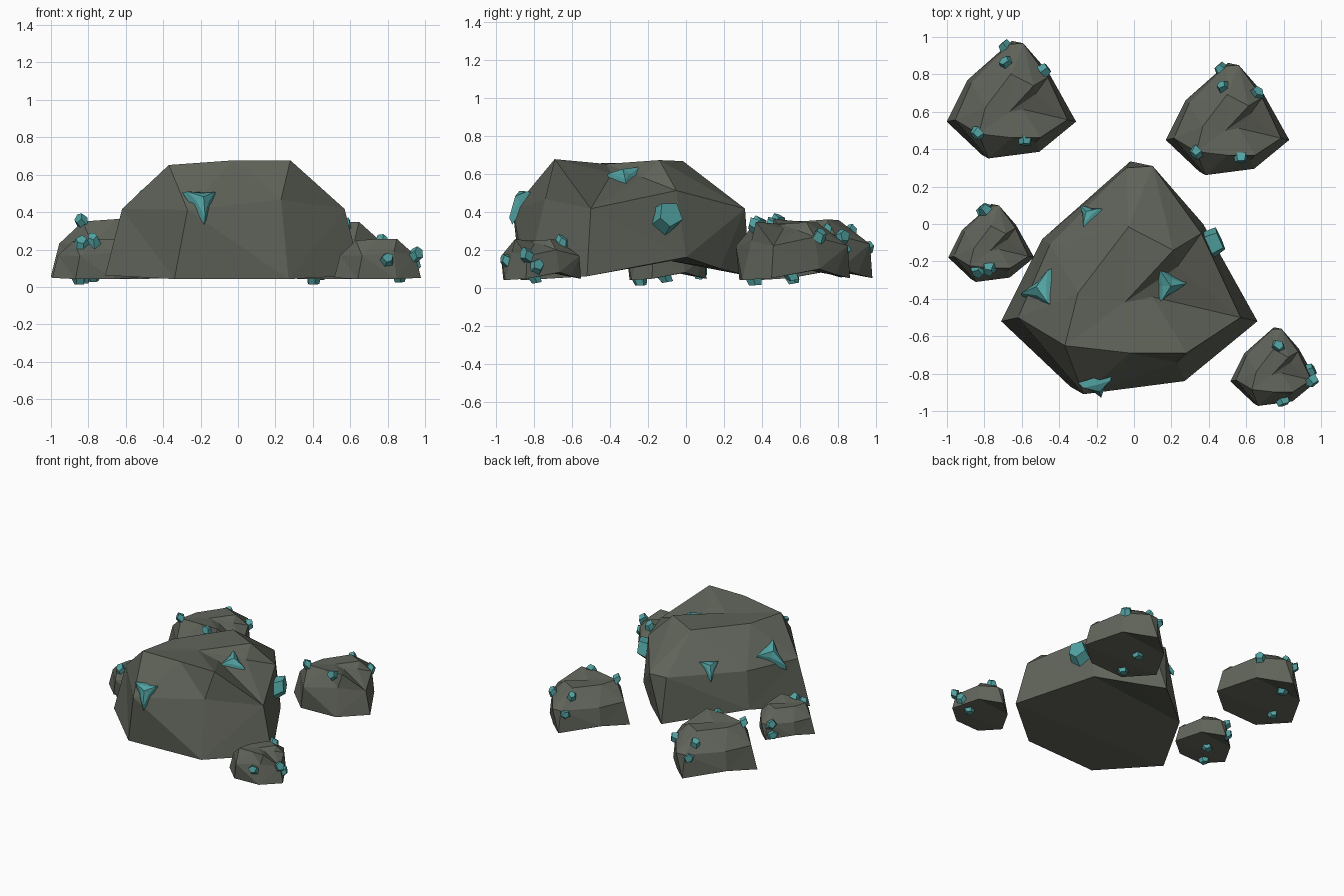
import bpy, bmesh, math, random
from mathutils import Vector
from mathutils.bvhtree import BVHTree

if "Cube" in bpy.data.objects:
    bpy.data.objects.remove(bpy.data.objects["Cube"])

random.seed(4)


def material(name, color):
    m = bpy.data.materials.new(name)
    m.diffuse_color = (*color, 1)
    m.use_nodes = True
    m.node_tree.nodes["Principled BSDF"].inputs["Base Color"].default_value = m.diffuse_color
    return m


stone = material("dark_stone", (0.115, 0.125, 0.10))
teal = material("teal_crystal", (0.085, 0.36, 0.36))

# Boulder cross-sections: ground ring, shoulder ring, crown points
ground = [(-.71, -.52, .06), (-.34, -.87, .04), (.27, -.84, .04), (.66, -.52, .06),
          (.37, 0, .16), (.18, .18, .10), (-.02, .335, .06), (-.49, -.08, .14)]
shoulder = [(-.62, -.50, .415), (-.27, -.91, .41), (.23, -.74, .465), (.57, -.50, .415),
            (.36, -.05, .51), (.10, .31, .415), (-.04, .30, .415), (-.45, -.11, .42)]
crown = [(-.37, -.65, .65), (-.02, -.69, .675), (.28, -.69, .675), (.21, -.14, .67),
         (-.03, -.016, .665), (-.30, -.37, .655), (-.05, -.42, .65), (.23, -.23, .58),
         (.10, -.39, .60)]
# Facets joining shoulder (0-7) and crown (8-16), with a notch on the right
facets = ["0 1 8", "1 2 9 8", "2 10 9", "2 3 10", "10 16 14", "10 3 16", "3 15 16",
          "15 14 16", "3 4 15", "15 4 11", "15 11 14", "4 5 11", "5 12 11", "5 6 12",
          "6 7 12", "7 13 12", "7 0 13", "0 8 13", "8 9 14 13", "9 10 14", "13 14 11 12"]
# Arched underside, folded across the middle
underside = ["0 3 2 1", "0 7 4 3", "4 7 6 5"]


def finish(bm, name, mat):
    bmesh.ops.recalc_face_normals(bm, faces=bm.faces)
    me = bpy.data.meshes.new(name)
    bm.to_mesh(me)
    me.materials.append(mat)
    ob = bpy.data.objects.new(name, me)
    bpy.context.collection.objects.link(ob)


def boulder(name, s, ox, oy):
    bm = bmesh.new()
    place = lambda p: bm.verts.new((p[0] * s + ox, p[1] * s + oy, (p[2] - .04) * s + .042))
    low = [place(p) for p in ground]
    up = [place(p) for p in shoulder + crown]
    for i in range(8):
        j = (i + 1) % 8
        bm.faces.new((low[i], low[j], up[j], up[i]))
    for ring, rows in ((low, underside), (up, facets)):
        for f in rows:
            bm.faces.new([ring[int(i)] for i in f.split()])
    bmesh.ops.recalc_face_normals(bm, faces=bm.faces)
    bmesh.ops.triangulate(bm, faces=[f for f in bm.faces if len(f.verts) > 3])
    tree = BVHTree.FromBMesh(bm)
    finish(bm, name, stone)
    return tree


def crystal(name, tree, at, size, spin=0, star=False):
    """Faceted crystal seated on the nearest stone surface; spin 0 points an arm downhill."""
    co, n, _, _ = tree.find_nearest(Vector(at))
    side = Vector((0, 0, -1)) + n * n.z
    side = side.normalized() if side.length > .05 else Vector((1, 0, 0))
    other = n.cross(side)
    bm = bmesh.new()

    def ring(radii, h, lean=0):
        k = len(radii)
        out = []
        for i, r in enumerate(radii):
            a = 2 * math.pi * i / k + spin
            out.append(bm.verts.new(co + side * (r * math.cos(a) + lean) * size
                                    + other * r * math.sin(a) * size + n * h * size))
        return out

    if star:   # three-armed splinter with a raised centre
        base = ring([1.15, .5, .9, .5, .95, .5], -.12)
        tip = ring([.95, .3, .7, .3, .75, .3], .15)
        cap = bm.verts.new(co + n * size * .36)
        k = 6
        for i in range(k):
            bm.faces.new((tip[i], tip[(i + 1) % k], cap))
    else:      # leaning tapered chunk
        base = ring([random.uniform(.8, 1.1) for _ in range(5)], -.3)
        tip = ring([random.uniform(.5, .8) for _ in range(5)], .7, -.3)
        k = 5
        bm.faces.new(tip)
    bm.faces.new(base[::-1])
    for i in range(k):
        j = (i + 1) % k
        bm.faces.new((base[i], base[j], tip[j], tip[i]))
    finish(bm, name, teal)


# Main boulder and its large crystals
main = boulder("main_boulder", 1, 0, 0)
crystal("main_crystal_left", main, (-.51, -.34, .50), .14, .5, True)
crystal("main_crystal_back", main, (-.24, .05, .46), .095, 0, True)
crystal("main_crystal_right", main, (.41, -.11, .35), .1, 0)
crystal("main_crystal_top", main, (.17, -.32, .55), .125, 2.6, True)
crystal("main_crystal_front", main, (-.2, -.84, .45), .12, 0, True)

# Small boulders: scale, x, y, and crystal positions
small = {
    "back_left": (.505, -.643, .81, [
        (-.69, .95, .2), (-.675, .85, .27), (-.49, .815, .26), (-.84, .485, .35),
        (-.58, .435, .33), (-.82, .55, .04), (-.7, .80, .06)]),
    "back_right": (.482, .512, .70, [
        (.46, .83, .19), (.48, .73, .28), (.655, .70, .26), (.32, .375, .34),
        (.57, .33, .33), (.40, .35, .04), (.43, .55, .05)]),
    "left": (.335, -.755, -.005, [
        (-.79, .075, .16), (-.84, -.265, .23), (-.77, -.26, .25),
        (-.85, -.25, .04), (-.77, -.12, .05), (-.79, .06, .08)]),
    "front_right": (.338, .755, -.665, [
        (.78, -.64, .25), (.965, -.85, .17), (.95, -.78, .11), (.80, -.955, .14),
        (.86, -.80, .05)]),
}
for label, (s, ox, oy, spots) in small.items():
    tree = boulder(label + "_boulder", s, ox, oy)
    for i, at in enumerate(spots):
        crystal(f"{label}_crystal_{i + 1}", tree, at, .045, random.uniform(0, 6))
